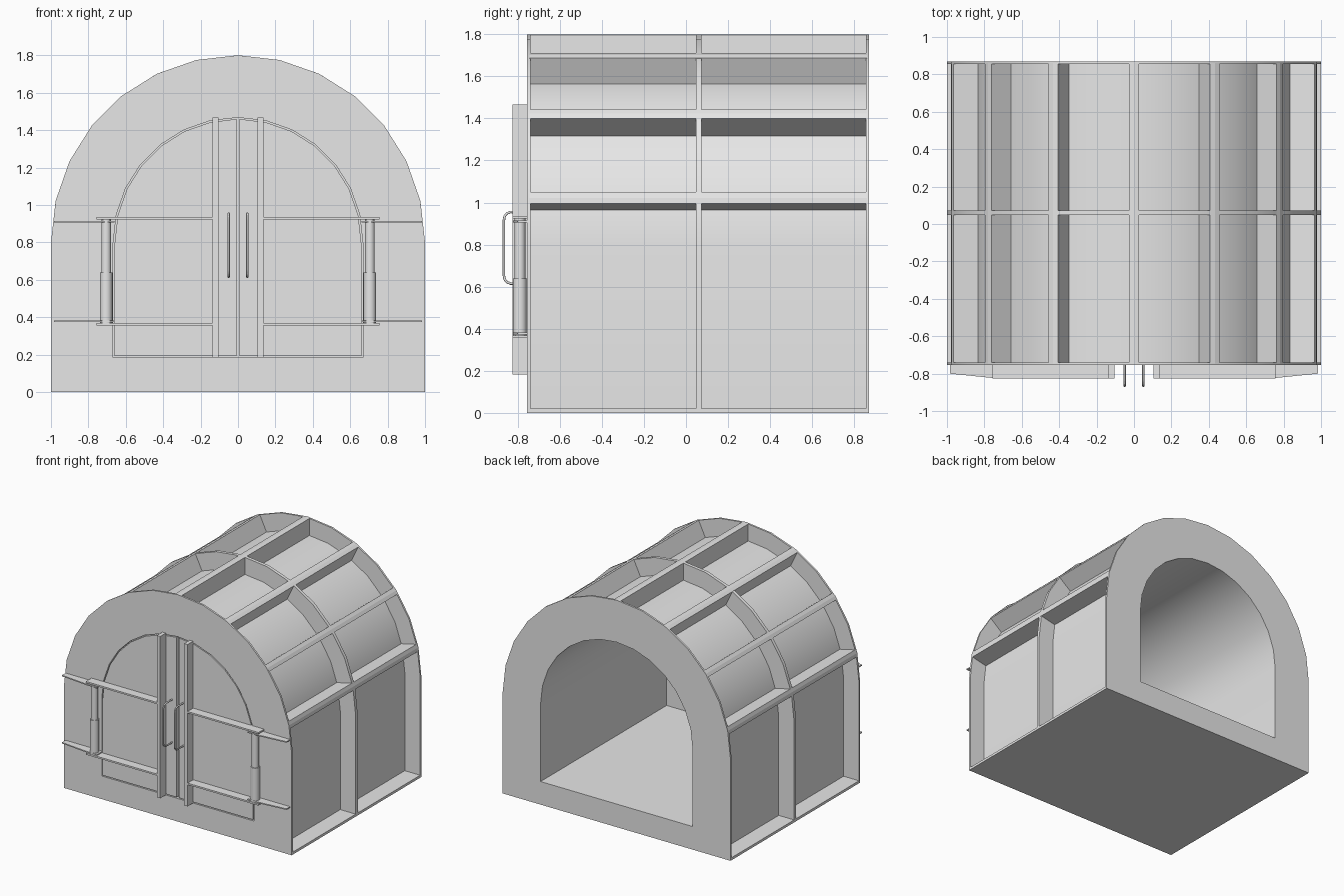
import bpy, bmesh, math
from mathutils import Vector

if "Cube" in bpy.data.objects:
    bpy.data.objects.remove(bpy.data.objects["Cube"])

grey = bpy.data.materials.new("light_grey")
grey.use_nodes = True
grey.diffuse_color = (0.8, 0.8, 0.8, 1)
grey.node_tree.nodes["Principled BSDF"].inputs["Base Color"].default_value = (0.8, 0.8, 0.8, 1)

SEGMENTS = 14
SPRING = 0.8            # height where the arch begins
STEP = math.pi / SEGMENTS
FRONT, BACK = -0.755, 0.87
OPEN_R, OPEN_Z = 0.667, 0.183


def finish(name, bm, mirror=False, smooth=False):
    bmesh.ops.recalc_face_normals(bm, faces=bm.faces[:])
    mesh = bpy.data.meshes.new(name)
    bm.to_mesh(mesh)
    bm.free()
    mesh.materials.append(grey)
    obj = bpy.data.objects.new(name, mesh)
    bpy.context.collection.objects.link(obj)
    if smooth:
        bpy.ops.object.select_all(action='DESELECT')
        obj.select_set(True)
        bpy.context.view_layer.objects.active = obj
        bpy.ops.object.shade_smooth_by_angle(angle=math.radians(25))
    if mirror:
        obj.modifiers.new("mirror", 'MIRROR').use_clip = False
    return obj


def arch(r, base):
    arc = [(r * math.cos(i * STEP), SPRING + r * math.sin(i * STEP))
           for i in range(SEGMENTS + 1)]
    return [(r, base)] + arc + [(-r, base)]


def prism(name, pts, a, b, axis='Y', **kw):
    """Extrude a flat outline along Y (outline in XZ) or Z (outline in XY)."""
    def place(p, d):
        return (p[0], d, p[1]) if axis == 'Y' else (p[0], p[1], d)
    bm = bmesh.new()
    lo = [bm.verts.new(place(p, a)) for p in pts]
    hi = [bm.verts.new(place(p, b)) for p in pts]
    n = len(pts)
    bm.faces.new(lo)
    bm.faces.new(hi[::-1])
    for i in range(n):
        j = (i + 1) % n
        bm.faces.new((lo[i], lo[j], hi[j], hi[i]))
    return finish(name, bm, **kw)


def box(name, x0, x1, y0, y1, z0, z1, **kw):
    return prism(name, [(x0, y0), (x1, y0), (x1, y1), (x0, y1)], z0, z1, 'Z', **kw)


def ring(name, outer, inner, y0, y1):
    """Arched frame between two outlines with matching points."""
    bm = bmesh.new()
    loops = [[bm.verts.new((x, y, z)) for x, z in pts]
             for pts, y in ((outer, y0), (inner, y0), (inner, y1), (outer, y1))]
    n = len(outer)
    for k in range(4):
        a, b = loops[k], loops[(k + 1) % 4]
        for i in range(n):
            j = (i + 1) % n
            bm.faces.new((a[i], a[j], b[j], b[i]))
    return finish(name, bm, smooth=True)


# Tunnel shell, end frames and middle rib
opening = arch(OPEN_R, OPEN_Z)
ring("tunnel_shell", arch(0.865, 0), opening, FRONT + 0.015, BACK - 0.015)
ring("front_frame", arch(1, 0), opening, FRONT, FRONT + 0.015)
ring("back_frame", arch(1, 0), opening, BACK - 0.015, BACK)
ring("middle_rib", arch(1, 0), arch(0.8, 0.1), 0.047, 0.073)

# Lengthwise stringers on every second arch corner
for i in range(1, SEGMENTS, 2):
    u = Vector((math.cos(i * STEP), math.sin(i * STEP)))
    t = Vector((-u.y, u.x)) * 0.028
    c = Vector((0, SPRING))
    prism("roof_stringer", [c + u, c + u * 0.997 + t, c + u * 0.84 + t,
                            c + u * 0.84 - t, c + u * 0.997 - t],
          FRONT + 0.01, BACK - 0.01)

# Ledges along the ground
box("ground_ledge", 0.85, 1, FRONT + 0.01, BACK - 0.01, 0, 0.02, mirror=True)

# Double doors with a closing panel behind the gaps
r = OPEN_R - 0.008
leaf = [(0.009, OPEN_Z + 0.008), (r, OPEN_Z + 0.008)]
leaf += [(r * math.cos(i * STEP), SPRING + r * math.sin(i * STEP))
         for i in range(SEGMENTS // 2)]
leaf.append((0.009, SPRING + r))
prism("door_leaf", leaf, FRONT, -0.718, mirror=True)
prism("door_backing", arch(0.68, 0.17), -0.72, -0.71)

# Upright bars and hinge straps on the doors
box("door_bar", 0.105, 0.135, -0.825, -0.75, OPEN_Z, 1.467, mirror=True)
for z in (0.355, 0.923):
    box("door_strap", 0.13, 0.757, -0.825, -0.75, z, z + 0.013, mirror=True)

# Tapered hinge plates fixed to the front frame
plate = [(0.985, -0.75), (0.985, -0.8), (0.757, -0.823), (0.66, -0.823), (0.66, -0.75)]
for z in (0.373, 0.906):
    prism("hinge_plate", plate, z, z + 0.009, 'Z', mirror=True)

# Stepped hinge pins
for name, rad, z0, z1 in (("hinge_pin_lower", 0.033, 0.36, 0.64),
                          ("hinge_pin_upper", 0.026, 0.63, 0.925)):
    bm = bmesh.new()
    bmesh.ops.create_cone(bm, cap_ends=True, segments=24, radius1=rad, radius2=rad,
                          depth=z1 - z0)
    bmesh.ops.translate(bm, verts=bm.verts[:], vec=(0.705, -0.79, (z0 + z1) / 2))
    finish(name, bm, mirror=True, smooth=True)

# Bent rod pull handles
half = [(-0.75, 0.17), (-0.835, 0.17), (-0.852, 0.163), (-0.862, 0.15), (-0.866, 0.13)]
path = half + [(y, -z) for y, z in reversed(half)]
for side in (-1, 1):
    curve = bpy.data.curves.new("pull_handle", 'CURVE')
    curve.dimensions = '3D'
    curve.bevel_depth = 0.006
    curve.bevel_resolution = 2
    curve.use_fill_caps = True
    line = curve.splines.new('POLY')
    line.points.add(len(path) - 1)
    for point, (y, z) in zip(line.points, path):
        point.co = (side * 0.05, y, 0.785 + z, 1)
    curve.materials.append(grey)
    handle = bpy.data.objects.new("pull_handle", curve)
    bpy.context.collection.objects.link(handle)
    bpy.ops.object.select_all(action='DESELECT')
    handle.select_set(True)
    bpy.context.view_layer.objects.active = handle
    bpy.ops.object.convert(target='MESH')
